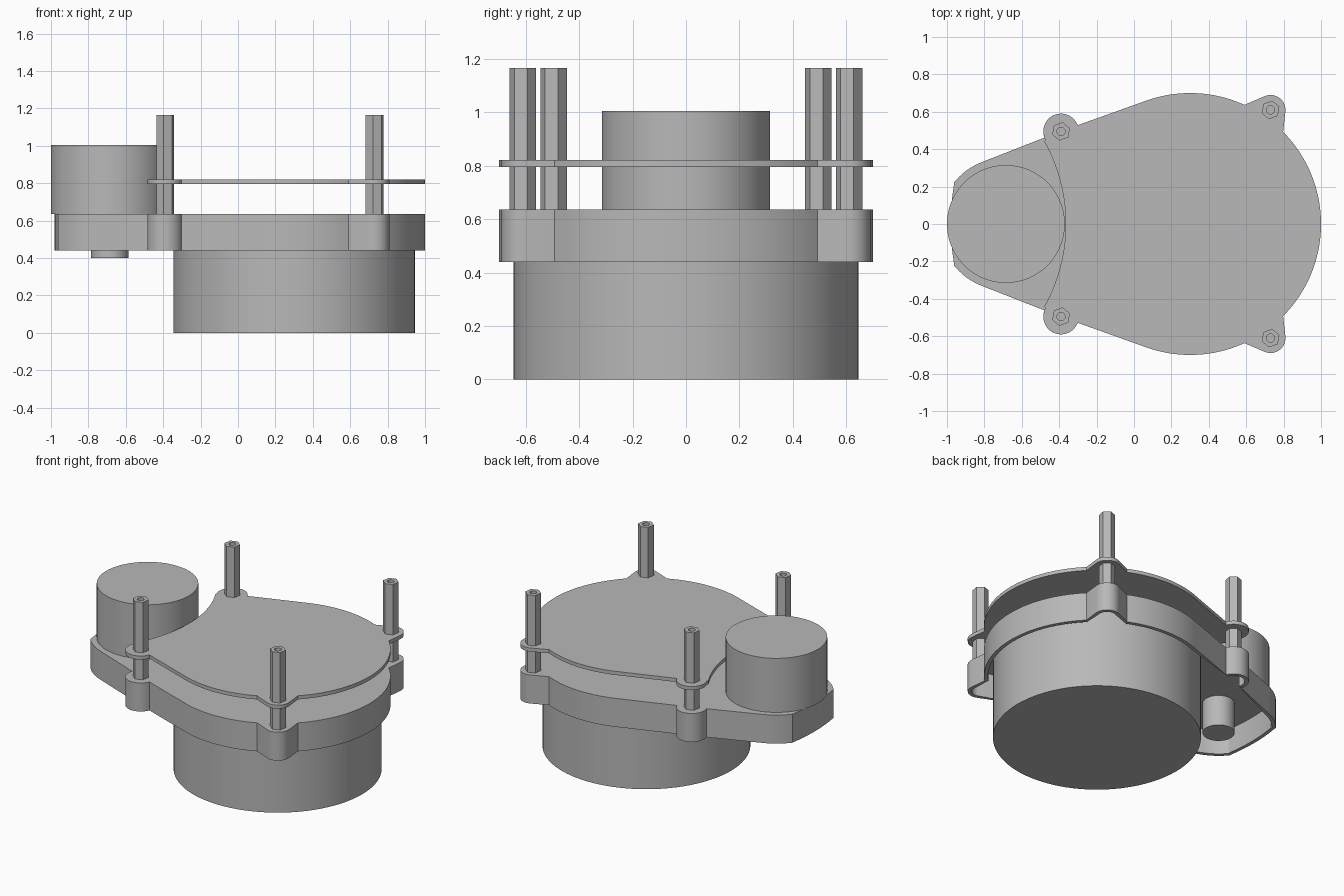
import bpy, bmesh
from math import sin, cos, radians, pi

cube = bpy.data.objects.get("Cube")
if cube:
    bpy.data.objects.remove(cube, do_unlink=True)

grey = bpy.data.materials.new("plain grey")
grey.use_nodes = True
grey.diffuse_color = (0.48, 0.48, 0.48, 1)
grey.node_tree.nodes["Principled BSDF"].inputs["Base Color"].default_value = grey.diffuse_color

DRUM_X, MOTOR_X = 0.3, -0.685
REAR_LUG, SIDE_LUG = (0.73, 0.61), (-0.39, 0.495)
FLOOR, ROOF, WALL = 0.44, 0.635, 0.025


def arc(cx, cy, r, a0, a1, n):
    """Points along an arc, angles in degrees."""
    steps = [radians(a0 + (a1 - a0) * i / n) for i in range(n + 1)]
    return [(cx + r * cos(a), cy + r * sin(a)) for a in steps]


def circle(cx, cy, r, n=96):
    return arc(cx, cy, r, 0, 360, n)[:-1]


def hexagon(cx, cy, r, turn, n=24):
    """Hexagon with extra points on its sides, to match a circle of n points."""
    pts = []
    for i in range(n):
        a = 2 * pi * i / n
        d = r * cos(pi / 6) / cos(a % (pi / 3) - pi / 6)
        pts.append((cx + d * cos(a + turn), cy + d * sin(a + turn)))
    return pts


def mirrored(half):
    """Close a half outline that runs from +x to -x by mirroring it over y."""
    return half + [(x, -y) for x, y in reversed(half[1:-1])]


def right_half(t, side_end):
    """Drum edge with both lugs, moved inward by t."""
    return (arc(DRUM_X, 0, 0.7 - t, 0, 44.7, 24)
            + arc(*REAR_LUG, 0.08 - t, -5, 118, 12)
            + arc(DRUM_X, 0, 0.7 - t, 65.5, 110.5, 24)
            + arc(*SIDE_LUG, 0.095 - t, 20.5, side_end, 20))


def housing_outline(t):
    return mirrored(right_half(t, 200.5)
                    + arc(MOTOR_X, 0, 0.355 - t, 110.5, 141.3, 10)
                    + arc(DRUM_X, 0, 1.28 - t, 170.6, 180, 6))


def plate_outline():
    return mirrored(right_half(0, 206) + arc(-1.27, 0, 0.905, 29, 0, 20))


def stack(name, rings):
    """Bridge outlines of equal length placed at given heights; cap both ends."""
    bm = bmesh.new()
    loops = [[bm.verts.new((x, y, z)) for x, y in pts] for pts, z in rings]
    for a, b in zip(loops, loops[1:]):
        for i in range(len(a)):
            j = (i + 1) % len(a)
            bm.faces.new((a[i], a[j], b[j], b[i]))
    bm.faces.new(loops[0])
    bm.faces.new(loops[-1])
    bmesh.ops.recalc_face_normals(bm, faces=bm.faces)
    mesh = bpy.data.meshes.new(name)
    bm.to_mesh(mesh)
    bm.free()
    mesh.materials.append(grey)
    obj = bpy.data.objects.new(name, mesh)
    bpy.context.collection.objects.link(obj)
    bpy.ops.object.select_all(action="DESELECT")
    obj.select_set(True)
    bpy.context.view_layer.objects.active = obj
    bpy.ops.object.shade_smooth_by_angle(angle=radians(25))
    return obj


# Housing, hollow and open underneath
outer, inner = housing_outline(0), housing_outline(WALL)
stack("housing", [(inner, ROOF - WALL), (inner, FLOOR), (outer, FLOOR), (outer, ROOF)])

# Large drum below, reaching up to the housing ceiling
drum = circle(DRUM_X, 0, 0.645)
stack("drum", [(drum, 0), (drum, ROOF - WALL)])

# Motor on top and its shaft end underneath
motor = circle(MOTOR_X, 0, 0.315)
stack("motor", [(motor, ROOF), (motor, 1.005)])
shaft = circle(MOTOR_X, 0, 0.1, 48)
stack("motor_shaft", [(shaft, 0.4), (shaft, ROOF - WALL)])

# Thin cover plate held above the housing
plate = plate_outline()
stack("cover_plate", [(plate, 0.795), (plate, 0.82)])

# Hexagonal posts with a blind hole in the top
for place, (x, y) in (("rear", REAR_LUG), ("side", SIDE_LUG)):
    for side, s in (("back", 1), ("front", -1)):
        shape = hexagon(x, y * s, 0.05, radians(20))
        hole = circle(x, y * s, 0.022, 24)
        stack(f"{place}_post_{side}",
              [(shape, ROOF), (shape, 1.165), (hole, 1.165), (hole, 0.9)])
